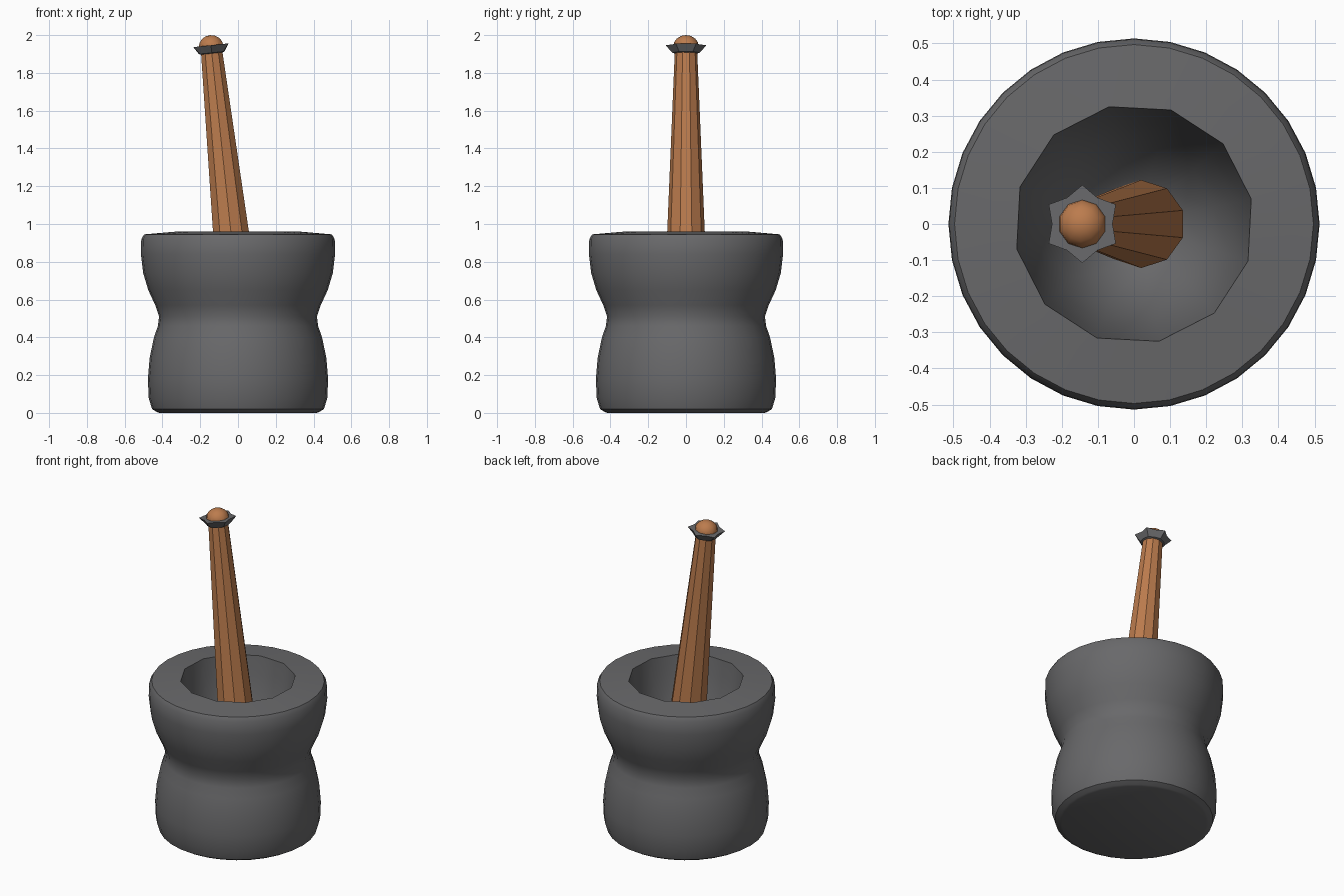
import bpy, bmesh, math
from mathutils import Matrix

if "Cube" in bpy.data.objects:
    bpy.data.objects.remove(bpy.data.objects["Cube"])


def material(name, rgb):
    m = bpy.data.materials.new(name)
    m.diffuse_color = (*rgb, 1)
    m.use_nodes = True
    m.node_tree.nodes["Principled BSDF"].inputs["Base Color"].default_value = m.diffuse_color
    return m


stone = material("dark grey stone", (0.14, 0.14, 0.145))
wood = material("warm brown wood", (0.50, 0.20, 0.075))


def ring(bm, radius, z, sides, phase=0.0, star=1.0):
    """Ring of verts; star < 1 pulls every second vert inward."""
    vs = []
    for i in range(sides):
        a = phase + 2 * math.pi * i / sides
        r = radius * (star if i % 2 else 1.0)
        vs.append(bm.verts.new((r * math.cos(a), r * math.sin(a), z)))
    return vs


def skin(bm, rings):
    for a, b in zip(rings, rings[1:]):
        n = len(a)
        for i in range(n):
            j = (i + 1) % n
            bm.faces.new((a[i], a[j], b[j], b[i]))


def finish(bm, name, mat, matrix=None, angle=30):
    bmesh.ops.recalc_face_normals(bm, faces=bm.faces)
    if matrix:
        bm.transform(matrix)
    me = bpy.data.meshes.new(name)
    bm.to_mesh(me)
    bm.free()
    ob = bpy.data.objects.new(name, me)
    bpy.context.collection.objects.link(ob)
    me.materials.append(mat)
    bpy.ops.object.select_all(action='DESELECT')
    ob.select_set(True)
    bpy.context.view_layer.objects.active = ob
    bpy.ops.object.shade_smooth_by_angle(angle=math.radians(angle))
    return ob


# Mortar: round waisted outside, coarser hollow inside, flat rim between
outer = [(0.43, 0.005), (0.455, 0.02), (0.473, 0.08), (0.477, 0.18), (0.468, 0.29),
         (0.445, 0.40), (0.424, 0.46), (0.418, 0.51), (0.438, 0.57), (0.475, 0.65),
         (0.502, 0.74), (0.514, 0.84), (0.512, 0.92), (0.497, 0.945)]
inner = [(0.332, 0.96), (0.318, 0.85), (0.285, 0.68), (0.225, 0.52), (0.13, 0.40), (0.05, 0.36)]
bm = bmesh.new()
out_rings = [ring(bm, r, z, 32) for r, z in outer]
in_rings = [ring(bm, r, z, 12, math.radians(12)) for r, z in inner]
skin(bm, out_rings)
skin(bm, in_rings)
base_verts = [bm.verts.new((v.co.x * 0.97, v.co.y * 0.97, 0)) for v in out_rings[0]]
skin(bm, [base_verts, out_rings[0]])
bm.faces.new(base_verts)
bm.faces.new(in_rings[-1])
top = set(out_rings[-1]) | set(in_rings[0])
rim = [e for e in bm.edges if e.is_boundary and set(e.verts) <= top]
bmesh.ops.bridge_loops(bm, edges=rim)
finish(bm, "mortar", stone)

# The pestle parts share one lean toward -x
lean = Matrix.Translation((0.022, 0, 0.40)) @ Matrix.Rotation(math.radians(-6.1), 4, 'Y')

# Pestle shaft: tapered, ten-sided
bm = bmesh.new()
rings = [ring(bm, r, z, 10, math.radians(18)) for r, z in
         [(0.08, -0.03), (0.122, 0.02), (0.059, 1.53)]]
skin(bm, rings)
bm.faces.new(rings[0])
bm.faces.new(rings[-1])
finish(bm, "pestle_shaft", wood, lean)

# Collar: six-pointed flared ring under the knob
bm = bmesh.new()
rings = [ring(bm, r, z, 12, math.radians(30), s) for r, z, s in
         [(0.055, 1.51, 1.0), (0.072, 1.515, 0.95), (0.108, 1.555, 0.78), (0.055, 1.555, 1.0)]]
skin(bm, rings + [rings[0]])
finish(bm, "pestle_collar", stone, lean, 20)

# Knob: low rounded cap
bm = bmesh.new()
bmesh.ops.create_uvsphere(bm, u_segments=10, v_segments=8, radius=0.068)
bm.transform(Matrix.Translation((0, 0, 1.549)) @ Matrix.Diagonal((1, 1, 0.88, 1)))
finish(bm, "pestle_knob", wood, lean)
